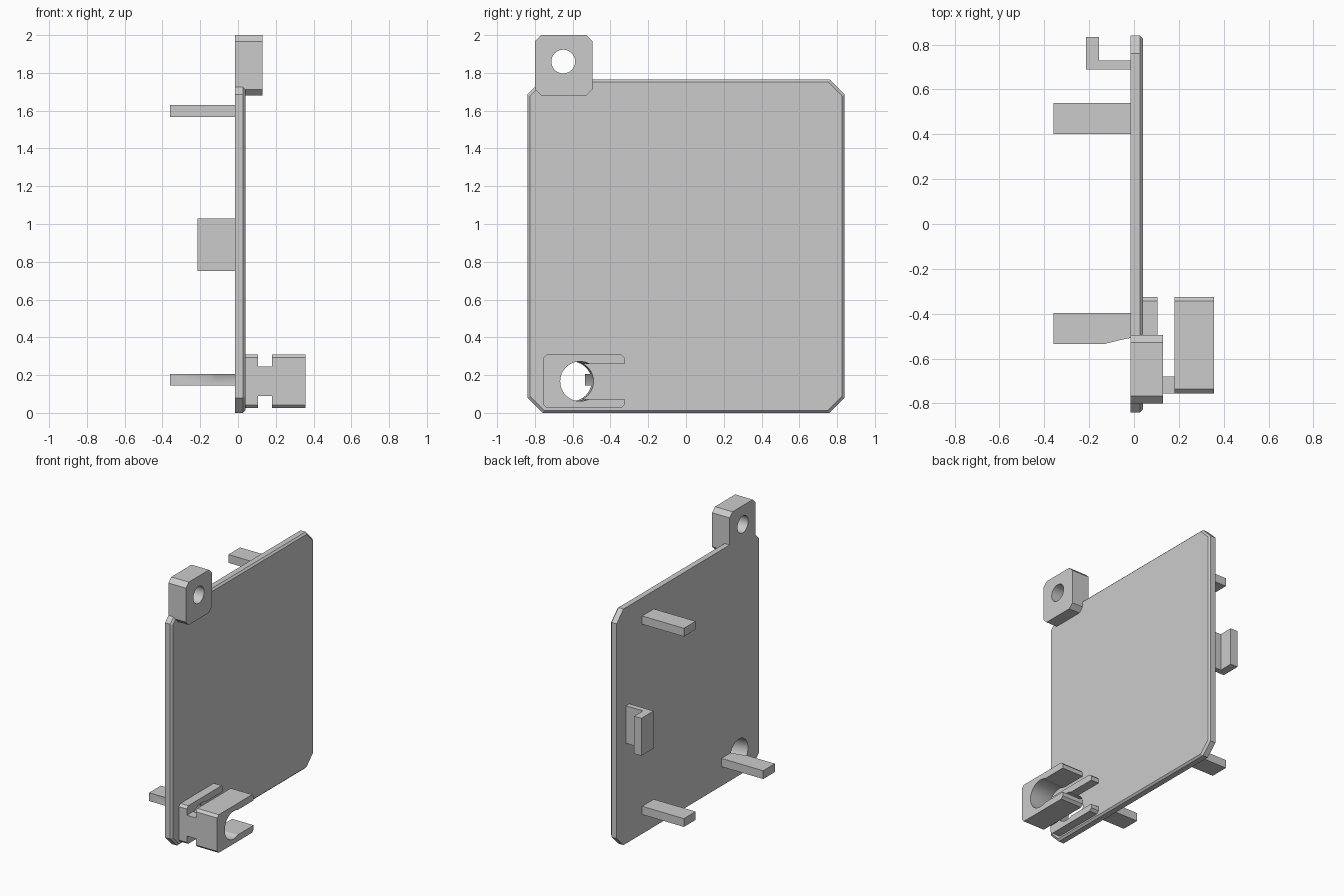
import bpy, bmesh
from math import sin, cos, pi, radians

cube = bpy.data.objects.get("Cube")
if cube:
    bpy.data.objects.remove(cube, do_unlink=True)

grey = bpy.data.materials.new("plain grey")
grey.use_nodes = True
grey.diffuse_color = (0.6, 0.6, 0.6, 1)
grey.node_tree.nodes["Principled BSDF"].inputs["Base Color"].default_value = (0.6, 0.6, 0.6, 1)


def loft(name, rings):
    """Skin matching closed rings of points and cap both ends."""
    bm = bmesh.new()
    loops = [[bm.verts.new(p) for p in ring] for ring in rings]
    n = len(loops[0])
    for a, b in zip(loops, loops[1:]):
        for i in range(n):
            j = (i + 1) % n
            bm.faces.new((a[i], a[j], b[j], b[i]))
    bm.faces.new(loops[0][::-1])
    bm.faces.new(loops[-1])
    bmesh.ops.recalc_face_normals(bm, faces=bm.faces)
    mesh = bpy.data.meshes.new(name)
    bm.to_mesh(mesh)
    bm.free()
    mesh.materials.append(grey)
    obj = bpy.data.objects.new(name, mesh)
    bpy.context.collection.objects.link(obj)
    return obj


def octagon(x, y0, y1, z0, z1, c):
    """Rectangle across x with its corners cut off by c."""
    return [(x, y, z) for y, z in (
        (y0 + c, z0), (y1 - c, z0), (y1, z0 + c), (y1, z1 - c),
        (y1 - c, z1), (y0 + c, z1), (y0, z1 - c), (y0, z0 + c))]


def block(name, x0, x1, y0, y1, z0, z1, c=0):
    if c:
        return loft(name, [octagon(x, y0, y1, z0, z1, c) for x in (x0, x1)])
    return loft(name, [[(x, y0, z0), (x, y1, z0), (x, y1, z1), (x, y0, z1)] for x in (x0, x1)])


def circle(x, y, z, r, n=48):
    return [(x, y + r * cos(2 * pi * i / n), z + r * sin(2 * pi * i / n)) for i in range(n)]


def cut(obj, cutter):
    mod = obj.modifiers.new("cut", "BOOLEAN")
    mod.operation = "DIFFERENCE"
    mod.solver = "EXACT"
    mod.object = cutter
    select(obj)
    bpy.ops.object.modifier_apply(modifier=mod.name)


def select(obj):
    bpy.ops.object.select_all(action="DESELECT")
    obj.select_set(True)
    bpy.context.view_layer.objects.active = obj


BACK, FACE = -0.015, 0.04

# Panel with clipped corners and a chamfered outer rim
panel = loft("panel", [
    octagon(BACK, -0.84, 0.84, 0, 1.765, 0.08),
    octagon(0.027, -0.84, 0.84, 0, 1.765, 0.08),
    octagon(FACE, -0.827, 0.827, 0.013, 1.752, 0.075)])

# Mounting lug with a screw hole
lug = block("mounting_lug", BACK, 0.13, -0.80, -0.495, 1.68, 2.0, 0.033)
drill = loft("drill", [circle(x, -0.65, 1.86, 0.063) for x in (-0.1, 0.2)])
cut(lug, drill)

# Cable clip: inner rail, neck and outer jaw
rail = block("clip_rail", 0.035, 0.105, -0.755, -0.325, 0.025, 0.31, 0.018)
jaw = block("clip_jaw", 0.18, 0.357, -0.755, -0.325, 0.025, 0.31, 0.018)
neck = block("clip_neck", 0.10, 0.185, -0.755, -0.68, 0.09, 0.245)

# Locating pegs on the back
pegs = []
for name, y, z in (("upper", 0.47, 1.598), ("lower", 0.47, 0.175), ("clip_side", -0.467, 0.175)):
    pegs.append(block(name + "_peg", -0.36, BACK + 0.005, y - 0.069, y + 0.069, z - 0.031, z + 0.031))

# Bent cable channel through jaw, rail, panel and the nearby peg
xs = [-0.3 + 0.06 * i for i in range(13)]
channel = loft("channel", [circle(x, -0.56 - 0.238 * (x - 0.42) ** 2, 0.167, 0.105) for x in xs])
for part in (rail, jaw, panel, pegs[2]):
    cut(part, channel)

# Side mouth of the clip
mouth = block("mouth", FACE, 0.5, -0.56, -0.2, 0.074, 0.26)
for part in (rail, jaw):
    cut(part, mouth)

# Hooked catch on the back
hook_arm = block("hook_arm", -0.16, BACK + 0.005, 0.69, 0.73, 0.75, 1.03)
hook_tip = block("hook_tip", -0.215, -0.155, 0.69, 0.835, 0.75, 1.03)

for cutter in (drill, channel, mouth):
    bpy.data.objects.remove(cutter, do_unlink=True)

# Smooth bores, crisp edges
for obj in (panel, lug, rail, jaw, pegs[2]):
    select(obj)
    bpy.ops.object.shade_smooth_by_angle(angle=radians(25))
